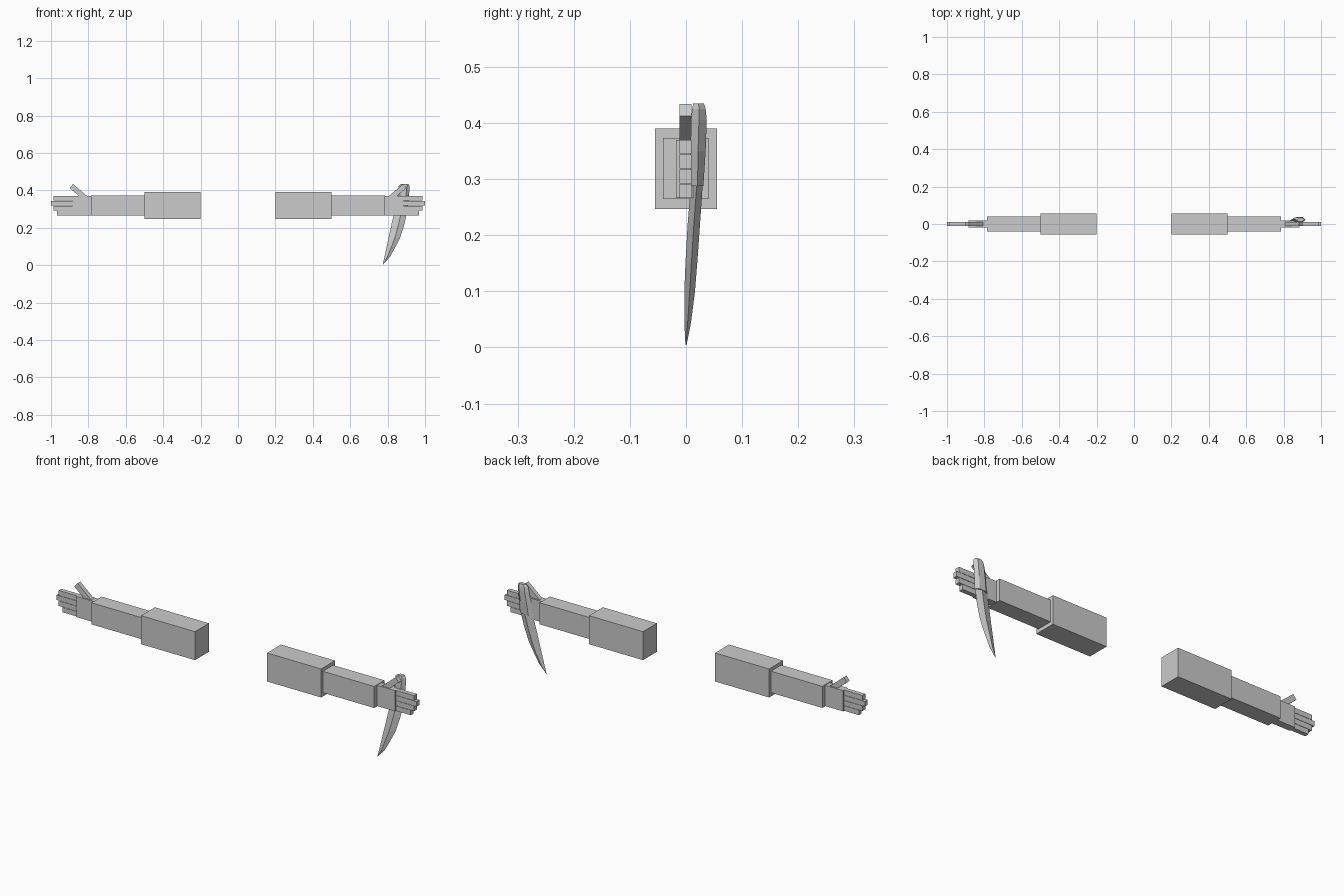
import bpy, bmesh
from mathutils import Vector, Matrix

old = bpy.data.objects.get("Cube")
if old:
    bpy.data.objects.remove(old, do_unlink=True)

grey = bpy.data.materials.new("light grey")
grey.use_nodes = True
grey.diffuse_color = (0.6, 0.6, 0.6, 1)
grey.node_tree.nodes["Principled BSDF"].inputs["Base Color"].default_value = (0.6, 0.6, 0.6, 1)


def finish(name, bm):
    bmesh.ops.recalc_face_normals(bm, faces=bm.faces)
    mesh = bpy.data.meshes.new(name)
    bm.to_mesh(mesh)
    bm.free()
    mesh.materials.append(grey)
    obj = bpy.data.objects.new(name, mesh)
    bpy.context.collection.objects.link(obj)
    return obj


def box(name, x, y, z, tilt=0):
    """Box from its x, y and z ranges, turned about y by tilt."""
    lo, hi = Vector((x[0], y[0], z[0])), Vector((x[1], y[1], z[1]))
    bm = bmesh.new()
    bmesh.ops.create_cube(bm, size=1, matrix=Matrix.Translation((lo + hi) / 2)
                          @ Matrix.Rotation(tilt, 4, 'Y')
                          @ Matrix.Diagonal((*(hi - lo), 1)))
    return finish(name, bm)


def loft(name, sections, outline):
    """Skin sections (z, x0, x1, y0, y1) shaped by a unit outline."""
    bm = bmesh.new()
    rings = [[bm.verts.new((x0 + u * (x1 - x0), y0 + v * (y1 - y0), z))
              for u, v in outline] for z, x0, x1, y0, y1 in sections]
    n = len(outline)
    for a, b in zip(rings, rings[1:]):
        for i in range(n):
            j = (i + 1) % n
            bm.faces.new((a[i], a[j], b[j], b[i]))
    bm.faces.new(rings[0])
    bm.faces.new(rings[-1])
    return finish(name, bm)


# Both arms, with hands
finger_y = (-0.012, 0.010)
finger_tips = (0.967, 0.987, 1.0, 0.987)
for side, s in (("left", 1), ("right", -1)):
    def part(name, x, y, z, tilt=0):
        box(f"{side}_{name}", sorted((s * x[0], s * x[1])), y, z, s * tilt)

    part("upper_arm", (0.20, 0.50), (-0.055, 0.055), (0.247, 0.39))
    part("forearm", (0.50, 0.785), (-0.041, 0.04), (0.265, 0.373))
    part("palm", (0.785, 0.885), (-0.018, 0.018), (0.266, 0.37))
    for i, tip in enumerate(finger_tips):
        z = 0.266 + 0.0263 * i
        part(f"finger_{i + 1}", (0.88, tip), finger_y, (z, z + 0.025))
    # Thumb rises outward from the palm
    part("thumb", (0.768, 0.908), finger_y, (0.364, 0.392), -0.70)

# Knife held behind the left hand
hexagon = [(0, 0.5), (0.25, 0), (0.75, 0), (1, 0.5), (0.75, 1), (0.25, 1)]
loft("knife_handle", [
    (0.288, 0.836, 0.908, 0.010, 0.031),
    (0.350, 0.845, 0.912, 0.008, 0.035),
    (0.405, 0.855, 0.917, 0.009, 0.037),
    (0.425, 0.860, 0.917, 0.011, 0.035),
    (0.435, 0.872, 0.910, 0.013, 0.032)], hexagon)

diamond = [(0, 0.5), (0.55, 0), (1, 0.5), (0.55, 1)]
loft("knife_blade", [
    (0.004, 0.774, 0.776, -0.001, 0.001),
    (0.045, 0.783, 0.813, -0.003, 0.009),
    (0.100, 0.795, 0.843, -0.003, 0.016),
    (0.150, 0.806, 0.868, -0.001, 0.020),
    (0.220, 0.821, 0.890, 0.003, 0.025),
    (0.294, 0.838, 0.906, 0.009, 0.030)], diamond)
